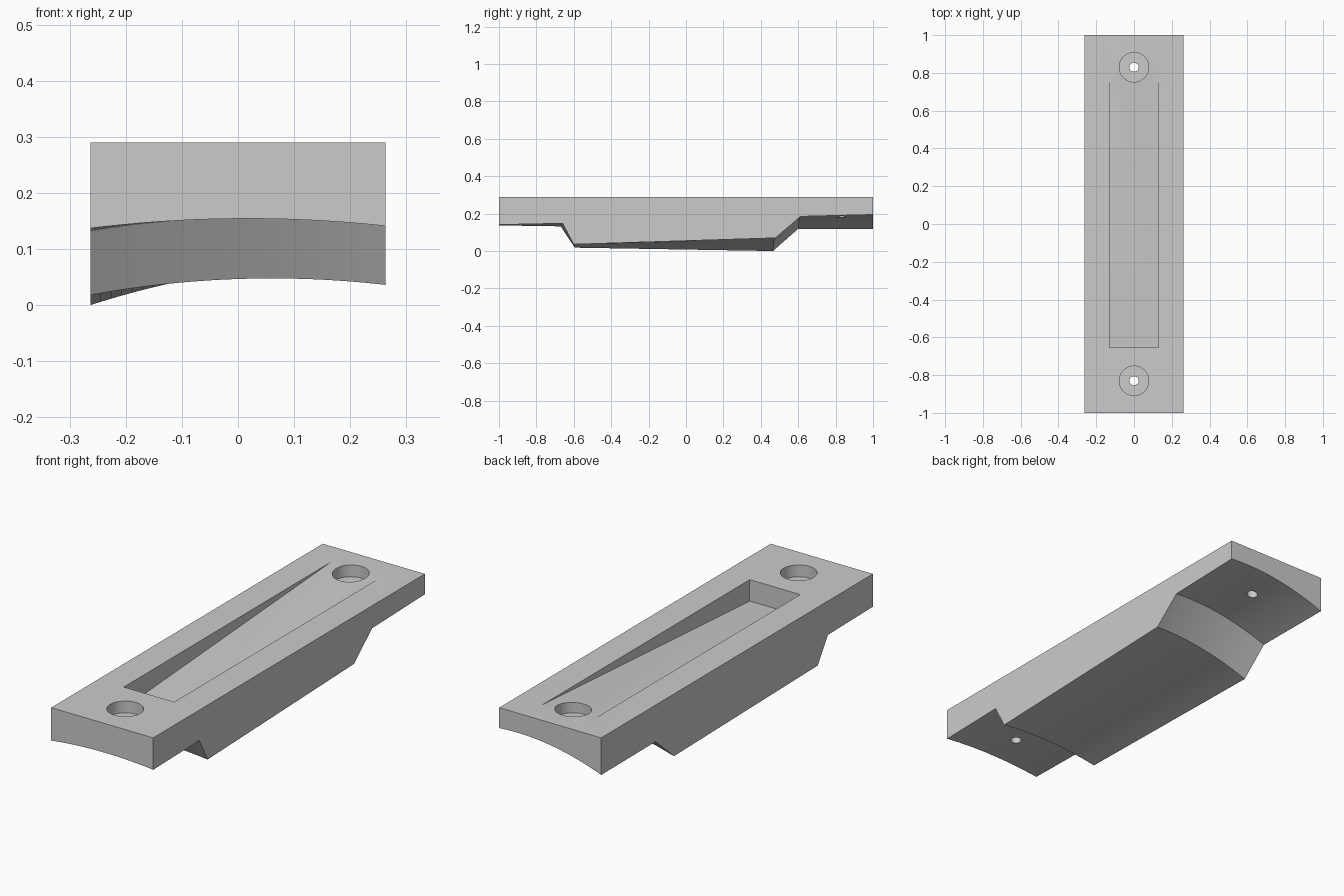
import bpy, bmesh
from mathutils import Matrix

if "Cube" in bpy.data.objects:
    bpy.data.objects.remove(bpy.data.objects["Cube"])

W, TOP, N = 0.263, 0.29, 28

# Underside stations: y and z on the left edge, y and z on the right edge, arch height
STATIONS = [
    (-1.0, 0.137, -1.0, 0.141, 0.015),
    (-0.67, 0.132, -0.66, 0.148, 0.017),
    (-0.595, 0.018, -0.60, 0.036, 0.0195),
    (0.465, 0.0, 0.478, 0.07, 0.025),
    (0.60, 0.119, 0.612, 0.185, 0.027),
    (1.0, 0.117, 1.0, 0.195, 0.03),
]


def to_object(name, bm):
    bmesh.ops.recalc_face_normals(bm, faces=bm.faces[:])
    mesh = bpy.data.meshes.new(name)
    bm.to_mesh(mesh)
    bm.free()
    obj = bpy.data.objects.new(name, mesh)
    bpy.context.collection.objects.link(obj)
    return obj


def loft(name, rings):
    """Join closed rings of points into a capped solid."""
    bm = bmesh.new()
    loops = [[bm.verts.new(p) for p in ring] for ring in rings]
    for a, b in zip(loops, loops[1:]):
        for i in range(len(a)):
            j = (i + 1) % len(a)
            bm.faces.new((a[i], a[j], b[j], b[i]))
    bm.faces.new(loops[0])
    bm.faces.new(loops[-1])
    return to_object(name, bm)


def cylinder(name, y, r, z0, z1):
    bm = bmesh.new()
    bmesh.ops.create_cone(bm, cap_ends=True, segments=48, radius1=r, radius2=r,
                          depth=z1 - z0, matrix=Matrix.Translation((0, y, (z0 + z1) / 2)))
    return to_object(name, bm)


def station_ring(yl, zl, yr, zr, arch):
    ring = []
    for i in range(N + 1):
        t = i / N
        ring.append((W * (2 * t - 1), yl + (yr - yl) * t,
                     zl + (zr - zl) * t + arch * 4 * t * (1 - t)))
    return ring + [(W, yr, TOP), (-W, yl, TOP)]


# Block with the twisted, arched and stepped underside
body = loft("mounting_block", [station_ring(*s) for s in STATIONS])

# Wedge pocket whose floor ramps up to the top face
y0, y1, floor = -0.655, 0.87, 0.19
y_end = 0.95
z_end = floor + (TOP - floor) * (y_end - y0) / (y1 - y0)
wedge = [(y0, floor), (y_end, z_end), (y_end, 0.4), (y0, 0.4)]
cutters = [loft("pocket_cutter", [[(x, y, z) for y, z in wedge] for x in (-0.13, 0.13)])]

# Counterbored screw holes
for y in (-0.83, 0.83):
    cutters.append(cylinder("counterbore_cutter", y, 0.078, TOP - 0.055, 0.4))
    cutters.append(cylinder("screw_hole_cutter", y, 0.024, -0.1, 0.45))

# Cut everything out of the block
bpy.context.view_layer.objects.active = body
body.select_set(True)
for c in cutters:
    c.hide_render = True
    mod = body.modifiers.new(c.name, 'BOOLEAN')
    mod.operation = 'DIFFERENCE'
    mod.solver = 'EXACT'
    mod.object = c
    bpy.ops.object.modifier_apply(modifier=mod.name)
    bpy.data.objects.remove(c, do_unlink=True)

bpy.ops.object.shade_smooth_by_angle(angle=0.35)
